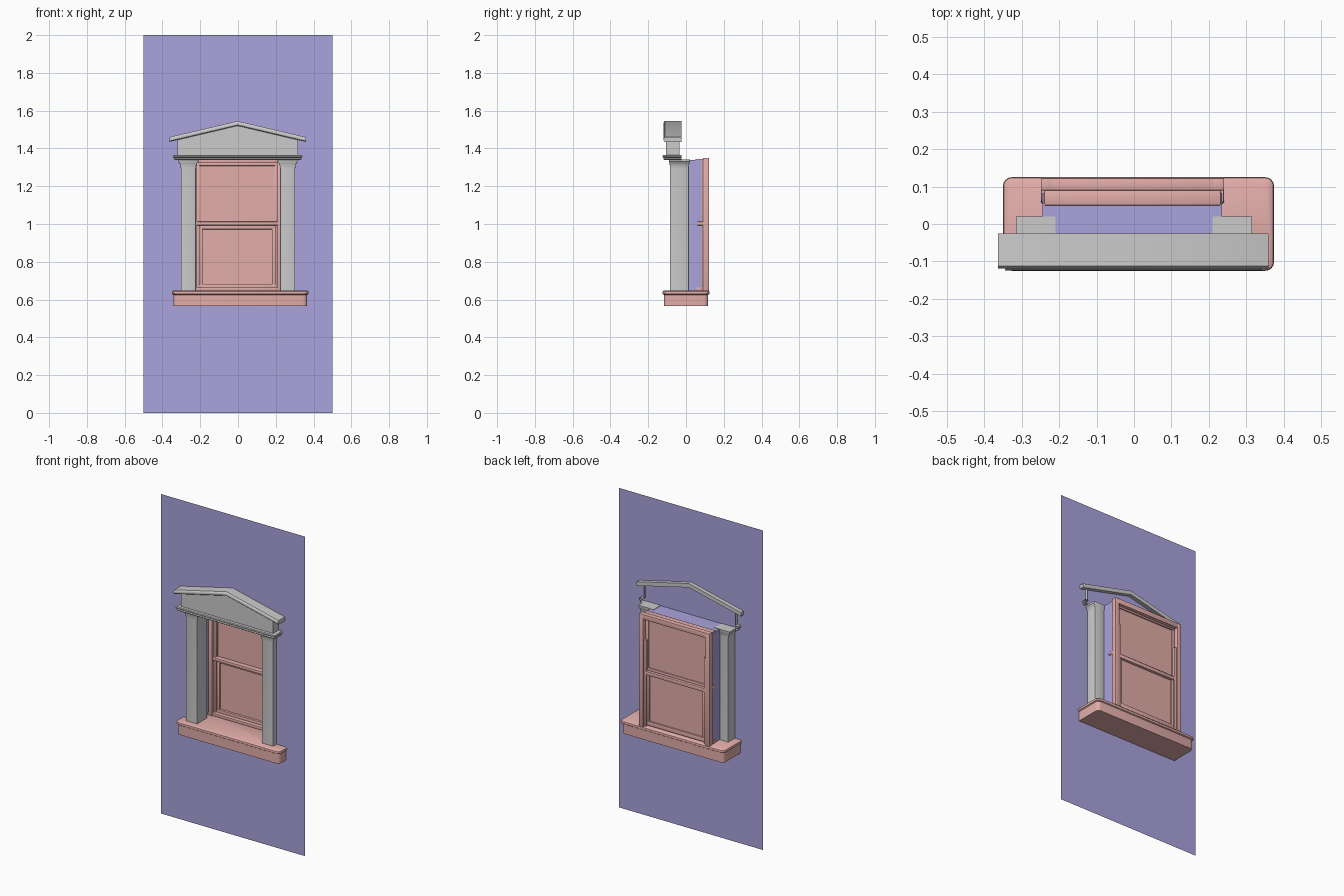
import bpy, bmesh, math
from mathutils import Vector

if "Cube" in bpy.data.objects:
    bpy.data.objects.remove(bpy.data.objects["Cube"])


def material(name, color):
    m = bpy.data.materials.new(name)
    m.diffuse_color = color
    m.use_nodes = True
    m.node_tree.nodes["Principled BSDF"].inputs["Base Color"].default_value = m.diffuse_color
    return m


RED = material("painted_wood", (0.76, 0.42, 0.40, 1))
PURPLE = material("wall_paint", (0.40, 0.37, 0.72, 1))


def finish(name, bm, mat=None, smooth=True):
    me = bpy.data.meshes.new(name)
    bm.to_mesh(me)
    bm.free()
    ob = bpy.data.objects.new(name, me)
    bpy.context.collection.objects.link(ob)
    if mat:
        me.materials.append(mat)
    if smooth:
        bpy.ops.object.select_all(action='DESELECT')
        ob.select_set(True)
        bpy.context.view_layer.objects.active = ob
        bpy.ops.object.shade_smooth_by_angle(angle=math.radians(35))
    return ob


def loft(bm, rings, closed=True, caps=False):
    """Join successive rings of points with quads."""
    vs = [[bm.verts.new(p) for p in r] for r in rings]
    n = len(vs[0])
    for a, b in zip(vs, vs[1:]):
        for i in range(n if closed else n - 1):
            j = (i + 1) % n
            bm.faces.new((a[i], a[j], b[j], b[i]))
    if caps:
        bm.faces.new(vs[0][::-1])
        bm.faces.new(vs[-1])


def box(name, x, y, z, mat=None, bevel=0.0):
    bm = bmesh.new()
    loft(bm, [[(x[0], y[0], h), (x[1], y[0], h), (x[1], y[1], h), (x[0], y[1], h)] for h in z], caps=True)
    if bevel:
        bmesh.ops.bevel(bm, geom=bm.edges[:], offset=bevel, segments=2, profile=0.5, affect='EDGES')
    return finish(name, bm, mat)


def rounded_rect(x0, x1, y0, y1, r, z, seg=4):
    pts = []
    for k, (cx, cy) in enumerate(((x1 - r, y1 - r), (x0 + r, y1 - r), (x0 + r, y0 + r), (x1 - r, y0 + r))):
        for i in range(seg + 1):
            a = math.pi / 2 * (k + i / seg)
            pts.append((cx + r * math.cos(a), cy + r * math.sin(a), z))
    return pts


# Wall sheet with an opening whose edges turn back as the reveal
def rect(x0, x1, z0, z1, y):
    return [(x0, y, z0), (x1, y, z0), (x1, y, z1), (x0, y, z1)]


WALL_Y = -0.05
bm = bmesh.new()
loft(bm, [rect(-0.5, 0.5, 0, 2, WALL_Y), rect(-0.245, 0.235, 0.645, 1.34, WALL_Y),
          rect(-0.245, 0.235, 0.645, 1.34, 0.083)])
finish("wall", bm, PURPLE, smooth=False)

# Sill: plain body under a rounded nosing
bm = bmesh.new()
sill = [(0.008, 0.565), (0.008, 0.625), (0.002, 0.629), (0, 0.636), (0.002, 0.643), (0.009, 0.648)]
loft(bm, [rounded_rect(-0.35 + d, 0.374 - d, -0.125 + d, 0.125 - d, 0.022, z) for d, z in sill], caps=True)
finish("sill", bm, RED)

# Pilasters with a flared cap
for side, cx in (("left", -0.263), ("right", 0.263)):
    bm = bmesh.new()
    prof = [(0, 0.645), (0, 1.295), (0.002, 1.31), (0.007, 1.322), (0.013, 1.33), (0.013, 1.342)]
    rings = []
    for d, z in prof:
        e = d * 0.4
        rings.append(rounded_rect(cx - 0.04 - d, cx + 0.04 + d, -0.085 - e, 0.015 + e, 0.003, z, 2))
    loft(bm, rings, caps=True)
    finish(side + "_pilaster", bm)

# Lower cornice: moulding wrapped round three sides, open at the back
bm = bmesh.new()
cornice = [(0, 1.34), (0.017, 1.34), (0.021, 1.344), (0.018, 1.35), (0.024, 1.354),
           (0.025, 1.36), (0.021, 1.365), (0, 1.366)]
loft(bm, [[(-0.32 - d, -0.025, z), (-0.32 - d, -0.103 - d * 0.85, z),
           (0.317 + d, -0.103 - d * 0.85, z), (0.317 + d, -0.025, z)] for d, z in cornice], closed=False)
bm.faces.new([bm.verts.new(p) for p in
              ((-0.32, -0.103, 1.34), (-0.32, WALL_Y, 1.34), (0.317, WALL_Y, 1.34), (0.317, -0.103, 1.34))])
finish("lower_cornice", bm)

# Tympanum: gabled front sheet with side returns
bm = bmesh.new()
front = [bm.verts.new(p) for p in ((-0.32, -0.105, 1.36), (0.317, -0.105, 1.36), (0.317, -0.105, 1.453),
                                   (-0.002, -0.105, 1.528), (-0.32, -0.105, 1.453))]
bm.faces.new(front)
for a, b in ((0, 4), (2, 1)):
    back = [bm.verts.new(front[i].co + Vector((0, 0.07, 0))) for i in (b, a)]
    bm.faces.new((front[a], front[b], *back))
finish("tympanum", bm, smooth=False)

# Raking cornice: rounded band swept over the gable
bm = bmesh.new()
band = [(-0.025, 0), (-0.112, 0), (-0.117, 0.004), (-0.119, 0.012), (-0.117, 0.02), (-0.112, 0.025), (-0.025, 0.025)]
loft(bm, [[(x, y, z + h) for y, h in band] for x, z in ((-0.363, 1.435), (-0.002, 1.52), (0.359, 1.435))], caps=True)
finish("raking_cornice", bm)

# Window: everything is mirrored about its own centre line
CX = -0.004


def bar(name, half, y, z, bevel=0.003):
    box(name, (CX - half, CX + half), y, z, RED, bevel)


def pair(name, inner, outer, y, z, bevel=0.003):
    box("left_" + name, (CX - outer, CX - inner), y, z, RED, bevel)
    box("right_" + name, (CX + inner, CX + outer), y, z, RED, bevel)


# Outer frame at the back and thin casing inside the reveal
pair("jamb", 0.215, 0.245, (0.09, 0.123), (0.645, 1.35))
bar("frame_head", 0.245, (0.09, 0.123), (1.318, 1.35))
pair("casing", 0.212, 0.236, (0.05, 0.09), (0.645, 1.335))
bar("casing_head", 0.236, (0.05, 0.09), (1.325, 1.344))
pair("casing_bead", 0.2, 0.214, (0.072, 0.09), (0.65, 1.33))

# Upper sash
bar("upper_top_rail", 0.215, (0.078, 0.1), (1.308, 1.328))
bar("upper_meeting_rail", 0.244, (0.058, 0.098), (0.993, 1.012))
pair("upper_stile", 0.196, 0.216, (0.08, 0.098), (0.99, 1.325))
bar("upper_pane", 0.2, (0.088, 0.092), (0.99, 1.315), 0)

# Lower sash
bar("lower_meeting_rail", 0.204, (0.084, 0.115), (0.972, 0.996))
bar("lower_bottom_rail", 0.204, (0.08, 0.108), (0.655, 0.682))
bar("bottom_stop", 0.244, (0.055, 0.085), (0.647, 0.665))
pair("lower_stile", 0.184, 0.204, (0.084, 0.108), (0.655, 0.99))
bar("lower_pane", 0.19, (0.094, 0.098), (0.67, 0.985), 0)

# Short tracks guiding the lower sash
pair("sash_track", 0.2, 0.215, (0.098, 0.117), (0.65, 1.19))
